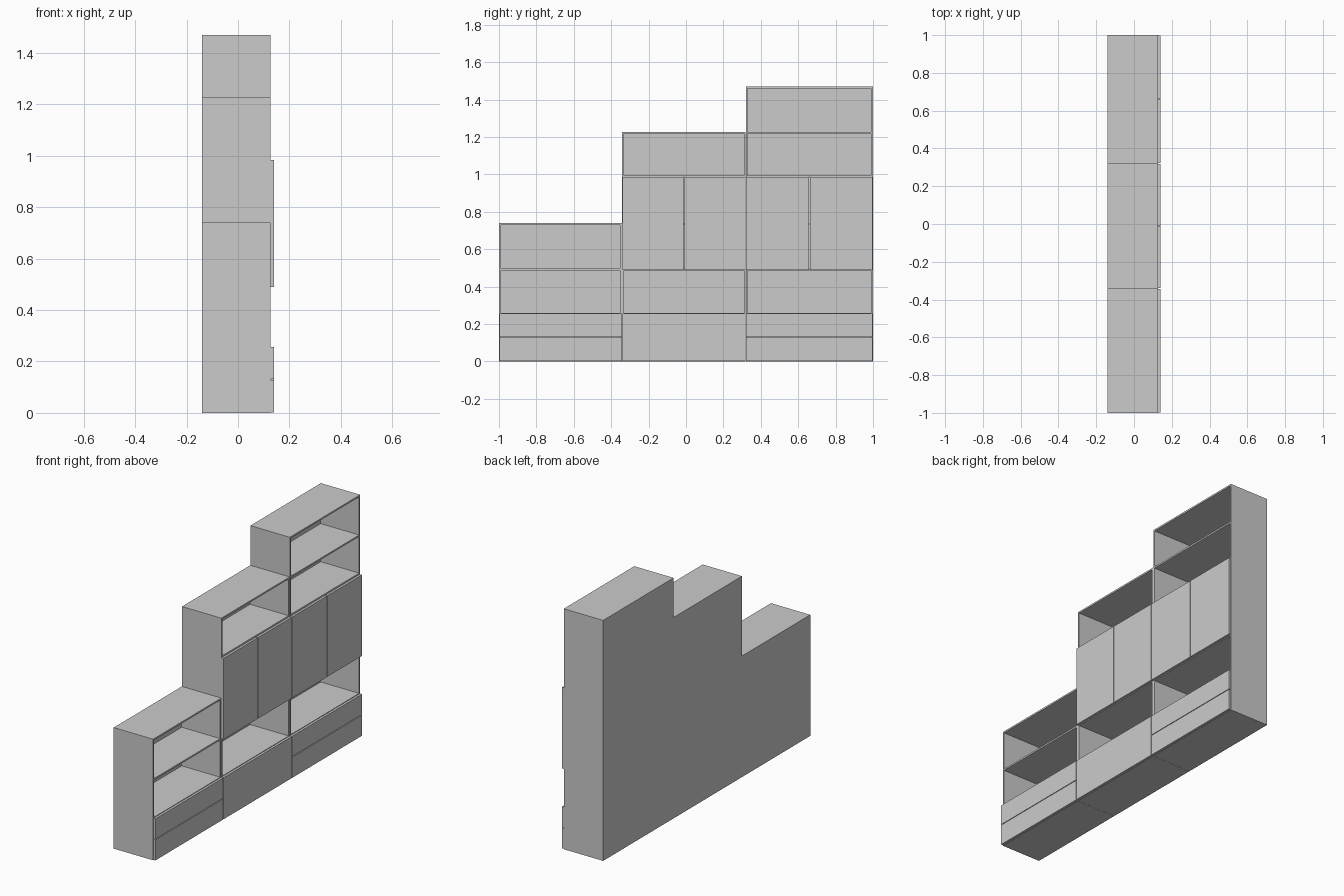
import bpy, bmesh

if "Cube" in bpy.data.objects:
    bpy.data.objects.remove(bpy.data.objects["Cube"])

XB, XF, XD = -0.14, 0.126, 0.14   # back, carcass front, door face
T = 0.01                          # panel thickness
GAP = 0.002                       # half the gap between fronts


def box(name, x0, x1, y0, y1, z0, z1):
    me = bpy.data.meshes.new(name)
    bm = bmesh.new()
    bmesh.ops.create_cube(bm, size=1)
    for v in bm.verts:
        v.co = (x1 if v.co.x > 0 else x0,
                y1 if v.co.y > 0 else y0,
                z1 if v.co.z > 0 else z0)
    bm.to_mesh(me)
    bm.free()
    ob = bpy.data.objects.new(name, me)
    bpy.context.collection.objects.link(ob)
    return ob


def front(name, y0, y1, z0, z1):
    box(name, XF, XD, y0 + GAP, y1 - GAP, z0, z1)


def column(name, y0, y1, height, shelves):
    # side panels, top, bottom, back and shelves of one bay
    box(name + "_side_a", XB, XF, y0, y0 + T, 0, height)
    box(name + "_side_b", XB, XF, y1 - T, y1, 0, height)
    box(name + "_bottom", XB, XF, y0 + T, y1 - T, 0, T)
    box(name + "_top", XB, XF, y0 + T, y1 - T, height - T, height)
    box(name + "_back", XB, XB + 0.006, y0 + T, y1 - T, T, height - T)
    for i, z in enumerate(shelves):
        box(f"{name}_shelf_{i}", XB + 0.006, XF, y0 + T, y1 - T, z - T, z)


def drawers(name, y0, y1):
    front(name + "_drawer_low", y0, y1, 0.002, 0.128)
    front(name + "_drawer_high", y0, y1, 0.132, 0.256)


def doors(name, y0, y1):
    mid = (y0 + y1) / 2
    front(name + "_door_a", y0, mid, 0.49, 0.985)
    front(name + "_door_b", mid, y1, 0.49, 0.985)


Y = (-1.0, -0.341, 0.32, 1.0)

# stepped bays
column("low_bay", Y[0], Y[1] - 0.001, 0.74, (0.26, 0.496))
column("middle_bay", Y[1], Y[2] - 0.001, 1.228, (0.26, 0.496, 0.74, 0.995))
column("tall_bay", Y[2], Y[3], 1.47, (0.26, 0.496, 0.74, 0.995, 1.228))

# drawer fronts, flap and cupboard doors
drawers("low_bay", Y[0], Y[1])
front("middle_bay_flap", Y[1], Y[2], 0.002, 0.256)
drawers("tall_bay", Y[2], Y[3])
doors("middle_bay", Y[1], Y[2])
doors("tall_bay", Y[2], Y[3])
